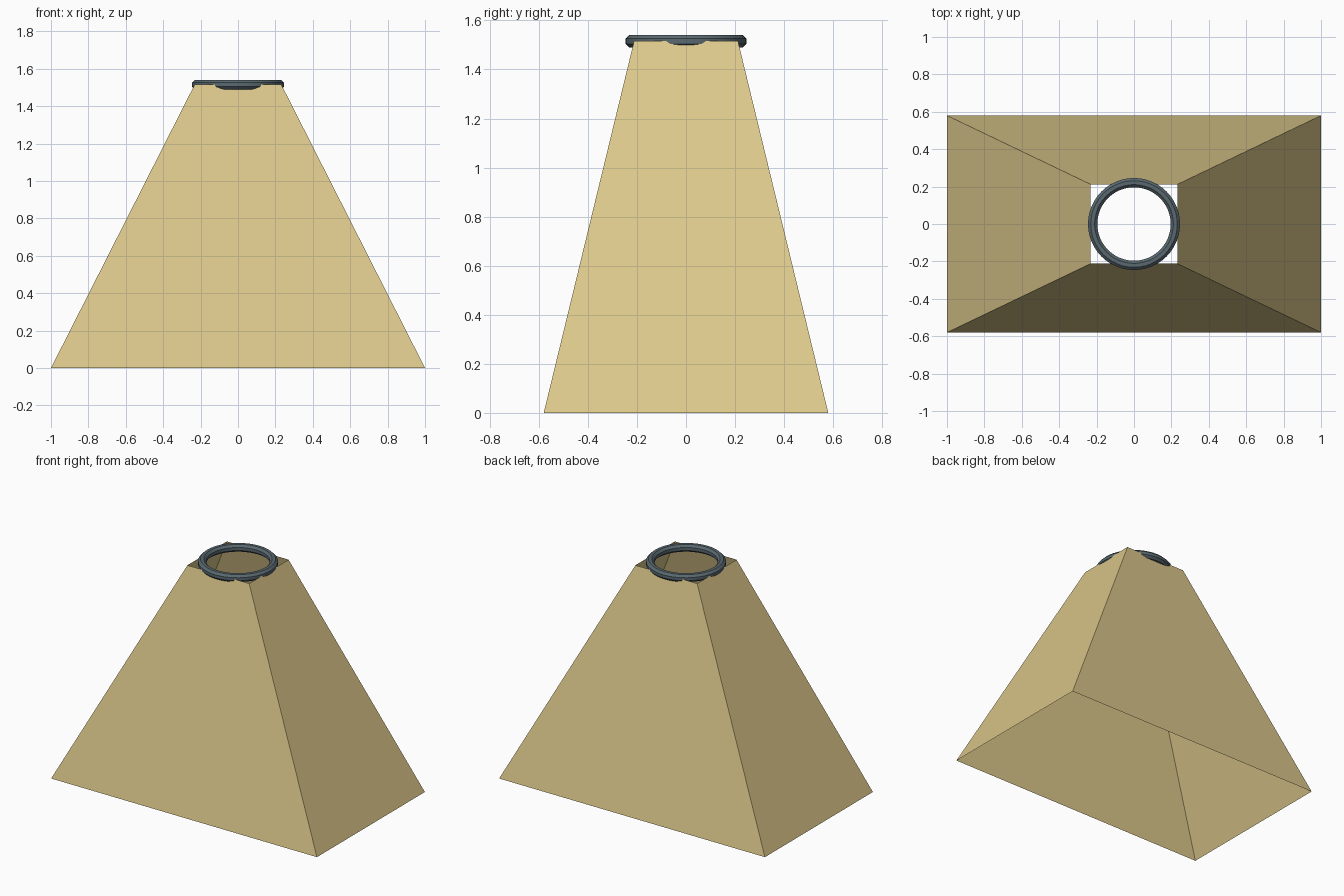
import bpy
import bmesh
from math import cos, sin, pi

cube = bpy.data.objects.get("Cube")
if cube:
    bpy.data.objects.remove(cube, do_unlink=True)


def material(name, rgb):
    mat = bpy.data.materials.new(name)
    mat.use_nodes = True
    mat.diffuse_color = (*rgb, 1)
    mat.node_tree.nodes["Principled BSDF"].inputs["Base Color"].default_value = (*rgb, 1)
    return mat


def build(name, bm, mat):
    mesh = bpy.data.meshes.new(name)
    bm.to_mesh(mesh)
    bm.free()
    mesh.materials.append(mat)
    obj = bpy.data.objects.new(name, mesh)
    bpy.context.collection.objects.link(obj)
    return obj


def rectangle(bm, half_x, half_y, z):
    corners = ((-1, -1), (1, -1), (1, 1), (-1, 1))
    return [bm.verts.new((sx * half_x, sy * half_y, z)) for sx, sy in corners]


def bridge(bm, lower, upper):
    n = len(lower)
    for i in range(n):
        j = (i + 1) % n
        bm.faces.new((lower[i], lower[j], upper[j], upper[i]))


tan_fabric = material("tan fabric", (0.72, 0.58, 0.26))
slate_metal = material("slate metal", (0.10, 0.14, 0.16))

RIM_Z = 1.515

# Tapered four-sided shade, open at both ends
bm = bmesh.new()
bridge(bm, rectangle(bm, 1.0, 0.58, 0), rectangle(bm, 0.232, 0.212, RIM_Z))
build("shade_walls", bm, tan_fabric)

# Round ring resting in the top opening
RADIUS, TUBE, AROUND, SIDES = 0.221, 0.027, 48, 8
bm = bmesh.new()
loops = []
for s in range(SIDES):
    a = 2 * pi * (s + 0.5) / SIDES
    r, z = RADIUS + TUBE * cos(a), RIM_Z + TUBE * sin(a)
    loops.append([bm.verts.new((r * cos(2 * pi * k / AROUND), r * sin(2 * pi * k / AROUND), z))
                  for k in range(AROUND)])
for s in range(SIDES):
    bridge(bm, loops[s], loops[(s + 1) % SIDES])
ring = build("top_ring", bm, slate_metal)

# Round the ring smoothly while keeping its tube facets crisp
bpy.ops.object.select_all(action="DESELECT")
ring.select_set(True)
bpy.context.view_layer.objects.active = ring
bpy.ops.object.shade_smooth_by_angle(angle=pi / 6)
